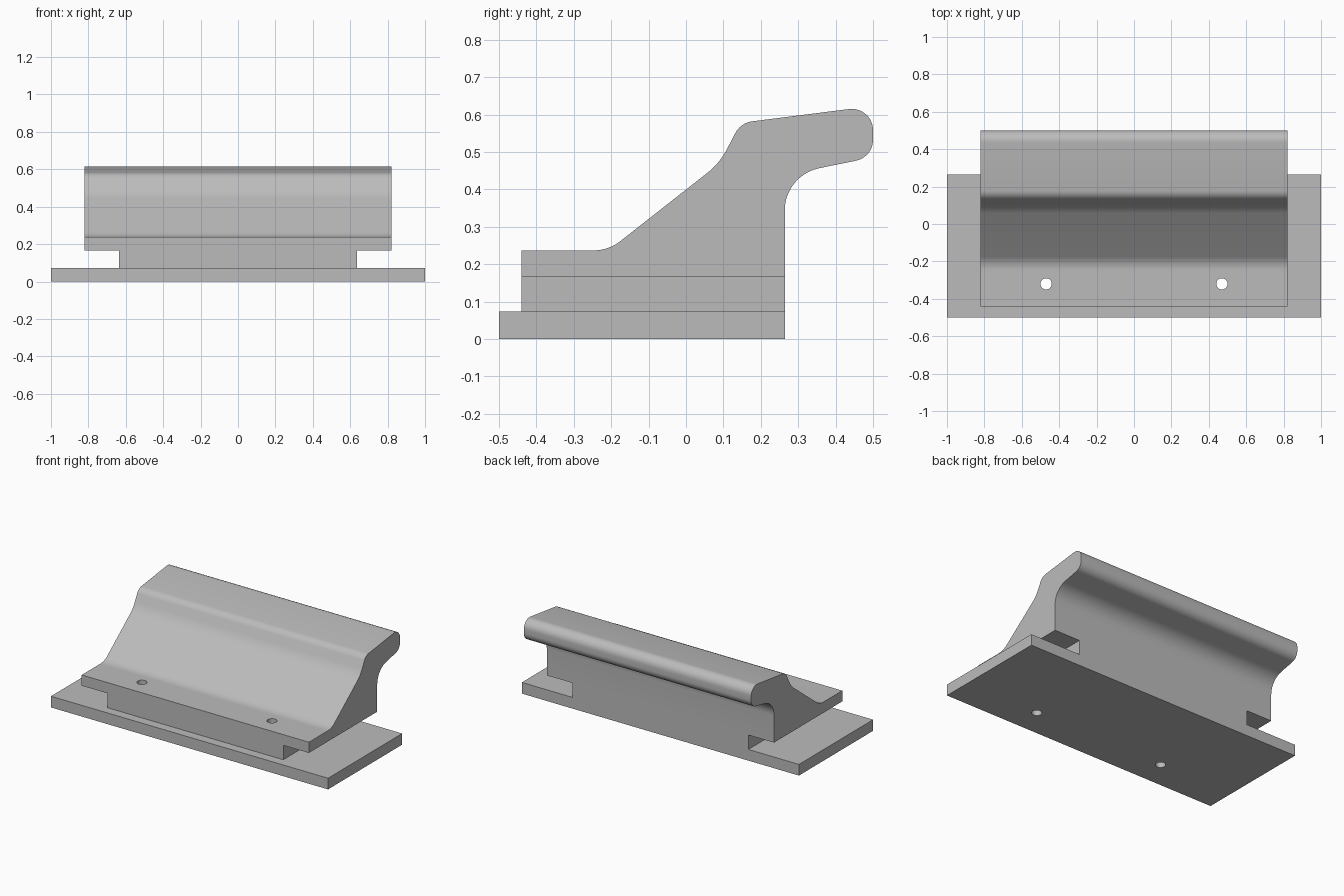
import bpy, bmesh, math
from mathutils import Vector

if "Cube" in bpy.data.objects:
    bpy.data.objects.remove(bpy.data.objects["Cube"])

grey = bpy.data.materials.new("grey")
grey.diffuse_color = (0.5, 0.5, 0.5, 1)
grey.use_nodes = True
grey.node_tree.nodes["Principled BSDF"].inputs["Base Color"].default_value = grey.diffuse_color

BACK = 0.264


def fillet(corners, steps=10):
    """Round each (y, z, radius) corner of a closed profile."""
    out = []
    for i, (y, z, r) in enumerate(corners):
        p = Vector((y, z))
        if r == 0:
            out.append(p)
            continue
        a = (Vector(corners[i - 1][:2]) - p).normalized()
        b = (Vector(corners[(i + 1) % len(corners)][:2]) - p).normalized()
        half = a.angle(b) / 2
        centre = p + (a + b).normalized() * (r / math.sin(half))
        start = p + a * (r / math.tan(half)) - centre
        end = p + b * (r / math.tan(half)) - centre
        sweep = start.angle(end)
        for k in range(steps + 1):
            t = k / steps
            out.append(centre + (start * math.sin((1 - t) * sweep)
                                 + end * math.sin(t * sweep)) / math.sin(sweep))
    return out


def extrude_x(name, profile, half_width):
    """Extrude a (y, z) profile symmetrically along x."""
    bm = bmesh.new()
    face = bm.faces.new([bm.verts.new((-half_width, y, z)) for y, z in profile])
    ext = bmesh.ops.extrude_face_region(bm, geom=[face])["geom"]
    verts = [g for g in ext if isinstance(g, bmesh.types.BMVert)]
    bmesh.ops.translate(bm, vec=(2 * half_width, 0, 0), verts=verts)
    bmesh.ops.recalc_face_normals(bm, faces=bm.faces)
    mesh = bpy.data.meshes.new(name)
    bm.to_mesh(mesh)
    bm.free()
    ob = bpy.data.objects.new(name, mesh)
    bpy.context.collection.objects.link(ob)
    mesh.materials.append(grey)
    return ob


def box(name, half_width, y0, y1, z0, z1):
    return extrude_x(name, [(y0, z0), (y1, z0), (y1, z1), (y0, z1)], half_width)


def boolean(target, tool, operation):
    mod = target.modifiers.new(operation.lower(), 'BOOLEAN')
    mod.operation = operation
    mod.solver = 'EXACT'
    mod.object = tool
    bpy.context.view_layer.objects.active = target
    bpy.ops.object.modifier_apply(modifier=mod.name)
    bpy.data.objects.remove(tool)


# Stepped foot: wide base plate with a narrower neck on top
bracket = box("bracket", 1.0, -0.5, BACK, 0, 0.073)
neck = box("neck", 0.635, -0.44, BACK, 0.073, 0.167)

# Curved grip with a front ledge and an overhanging lip
grip = extrude_x("grip", fillet([
    (-0.44, 0.167, 0),
    (-0.44, 0.237, 0),
    (-0.207, 0.237, 0.115),
    (0.09, 0.470, 0.20),
    (0.146, 0.578, 0.06),
    (0.5, 0.623, 0.057),
    (0.5, 0.486, 0.057),
    (BACK, 0.438, 0.115),
    (BACK, 0.167, 0),
]), 0.82)
for part in (neck, grip):
    boolean(bracket, part, 'UNION')

# Two screw holes drilled straight through
for side in (-1, 1):
    bpy.ops.mesh.primitive_cylinder_add(vertices=32, radius=0.03, depth=1,
                                        location=(side * 0.47, -0.32, 0.2))
    drill = bpy.context.object
    drill.data.materials.append(grey)
    boolean(bracket, drill, 'DIFFERENCE')

# Smooth the fillets and holes, keep the machined edges sharp
bpy.ops.object.select_all(action='DESELECT')
bracket.select_set(True)
bpy.context.view_layer.objects.active = bracket
bpy.ops.object.shade_smooth_by_angle(angle=math.radians(30))
